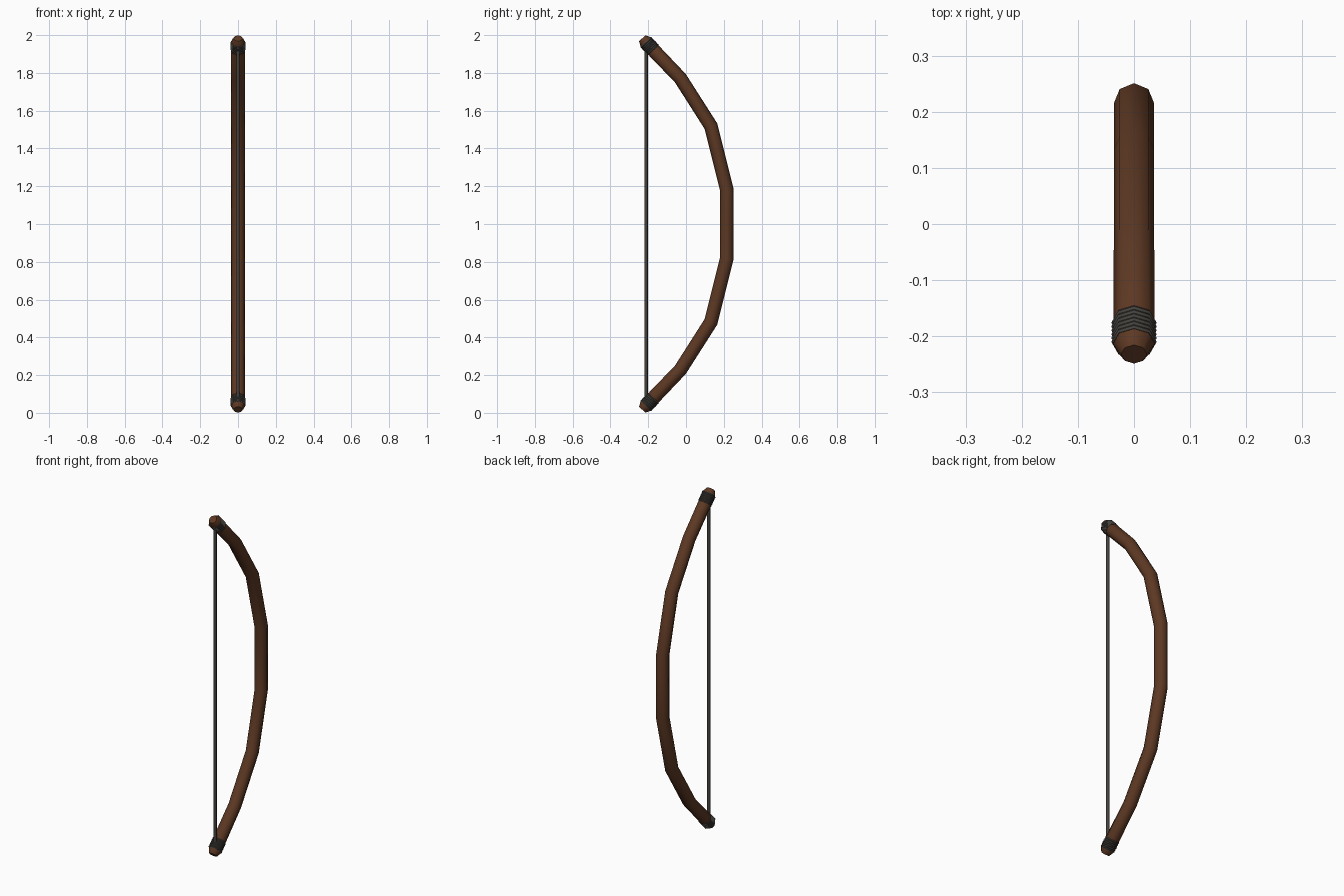
import bpy, bmesh, math
from mathutils import Vector

if "Cube" in bpy.data.objects:
    bpy.data.objects.remove(bpy.data.objects["Cube"])


def material(name, rgb):
    m = bpy.data.materials.new(name)
    m.diffuse_color = (*rgb, 1)
    m.use_nodes = True
    m.node_tree.nodes["Principled BSDF"].inputs["Base Color"].default_value = m.diffuse_color
    return m


WOOD = material("dark wood", (0.11, 0.04, 0.017))
CORD = material("grey cord", (0.06, 0.055, 0.047))


def sweep(name, stations, mat, sides=8):
    """Closed tube through (y, z, radius) stations in the x = 0 plane, mitred at bends."""
    bm = bmesh.new()
    pts = [Vector((0, y, z)) for y, z, r in stations]
    rings = []
    for i, p in enumerate(pts):
        a = (p - pts[max(i - 1, 0)]).normalized()
        b = (pts[min(i + 1, len(pts) - 1)] - p).normalized()
        t = (a + b).normalized()
        side = Vector((1, 0, 0)).cross(t)
        miter = 1 / max(t.dot(b), t.dot(a))
        r = stations[i][2]
        ring = []
        for k in range(sides):
            ang = 2 * math.pi * k / sides
            ring.append(bm.verts.new(p + Vector((r * math.cos(ang), 0, 0))
                                     + side * (r * miter * math.sin(ang))))
        rings.append(ring)
    for lo, hi in zip(rings, rings[1:]):
        for k in range(sides):
            n = (k + 1) % sides
            bm.faces.new((lo[k], lo[n], hi[n], hi[k]))
    bm.faces.new(rings[0])
    bm.faces.new(rings[-1])
    bmesh.ops.recalc_face_normals(bm, faces=bm.faces)
    mesh = bpy.data.meshes.new(name)
    bm.to_mesh(mesh)
    bm.free()
    obj = bpy.data.objects.new(name, mesh)
    bpy.context.collection.objects.link(obj)
    mesh.materials.append(mat)
    bpy.ops.object.select_all(action='DESELECT')
    obj.select_set(True)
    bpy.context.view_layer.objects.active = obj
    bpy.ops.object.shade_smooth_by_angle(angle=math.radians(50))
    return obj


R = 0.036
JOINT = Vector((-0.03, 0.772))     # last bend, as y and height from the middle
TIP = Vector((-0.232, 0.983))      # end of the limb
AXIS = (TIP - JOINT).normalized()
LENGTH = (TIP - JOINT).length
SHOULDER = JOINT + AXIS * (LENGTH - 0.027)

# Bent wooden limb with chamfered ends, mirrored about the middle
half = [(0.215, 0.186, R), (0.132, 0.518, R), (*JOINT, R),
        (*SHOULDER, R + 0.001), (*TIP, 0.023)]
path = [(y, 1 - h, r) for y, h, r in reversed(half)] + [(y, 1 + h, r) for y, h, r in half]
sweep("bow_limb", path, WOOD)

# Ridged cord wrapping near each end
COILS = 6
for label, sign in (("upper", 1), ("lower", -1)):
    band = []
    for i in range(2 * COILS + 1):
        p = SHOULDER - AXIS * 0.059 * (1 - i / (2 * COILS))
        band.append((p.x, 1 + sign * p.y, 0.0405 if i % 2 else 0.038))
    sweep(label + "_wrapping", band, CORD)

# Straight bow string
sweep("bow_string", [(-0.211, 0.05, 0.009), (-0.211, 1.95, 0.009)], CORD)
